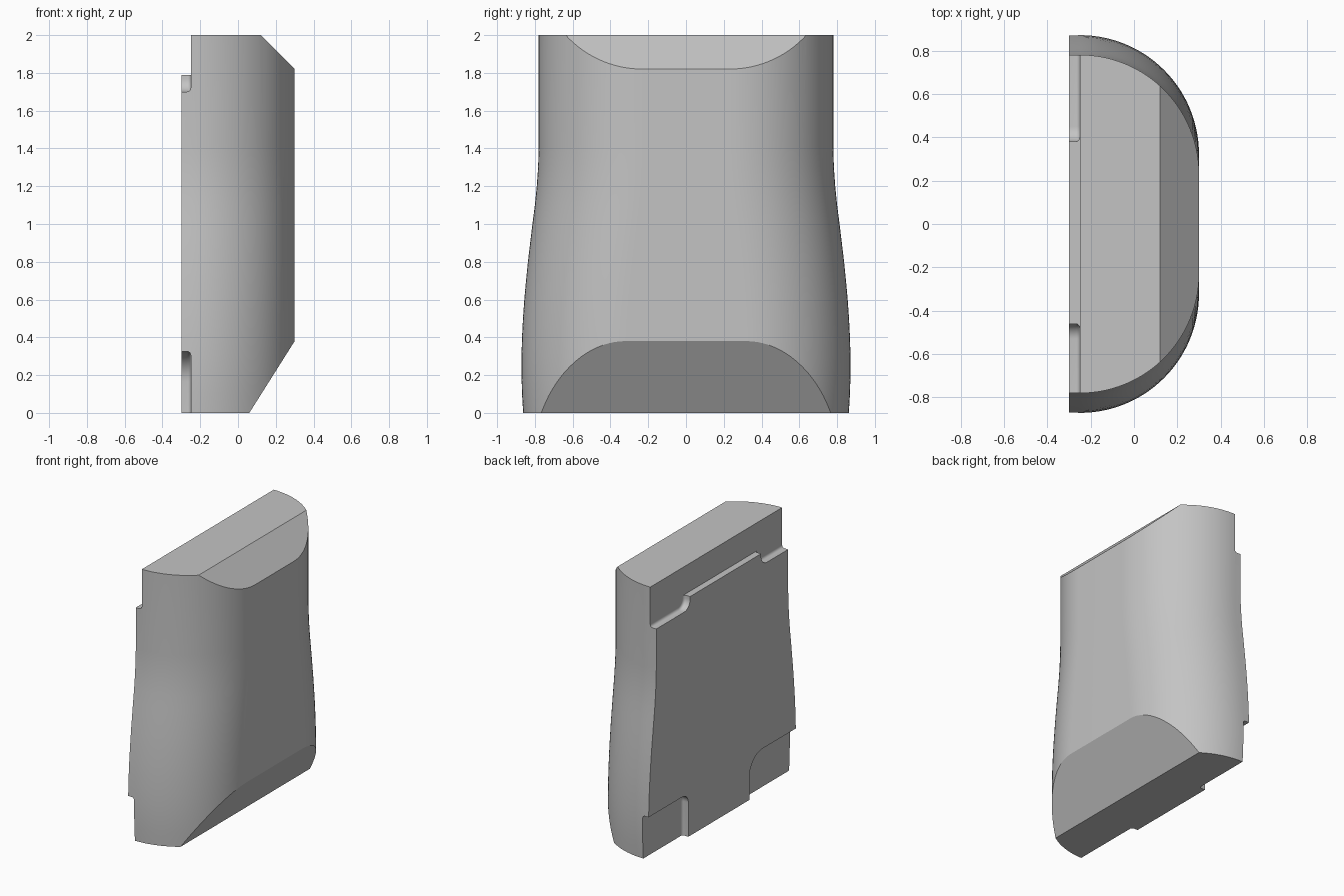
import bpy, bmesh
from math import sin, cos, pi, radians
from mathutils import Vector

cube = bpy.data.objects.get("Cube")
if cube:
    bpy.data.objects.remove(cube, do_unlink=True)

FLAT, STEP, FRONT, R = -0.30, -0.25, 0.30, 0.55

grey = bpy.data.materials.new("plain grey")
grey.use_nodes = True
colour = (0.55, 0.55, 0.55, 1)
grey.diffuse_color = colour
grey.node_tree.nodes["Principled BSDF"].inputs["Base Color"].default_value = colour


def make_object(name, bm):
    bmesh.ops.recalc_face_normals(bm, faces=bm.faces)
    mesh = bpy.data.meshes.new(name)
    bm.to_mesh(mesh)
    bm.free()
    mesh.materials.append(grey)
    obj = bpy.data.objects.new(name, mesh)
    bpy.context.collection.objects.link(obj)
    return obj


def section(w, steps=28):
    """D-shaped outline with half width w."""
    half = [(STEP + R * sin(a), w - R + R * cos(a))
            for a in (pi / 2 * i / steps for i in range(steps + 1))]
    half = [(FLAT, w)] + half
    return half + [(x, -y) for x, y in reversed(half)]


# Body: D sections lofted upwards, flaring towards the base
widths = [(0, .862), (.1, .868), (.2, .871), (.3, .871), (.4, .868), (.5, .863),
          (.6, .856), (.7, .847), (.8, .837), (.9, .825), (1, .813), (1.1, .800),
          (1.2, .790), (1.3, .783), (1.4, .78), (2, .78)]
bm = bmesh.new()
rings = [[bm.verts.new((x, y, z)) for x, y in section(w)] for z, w in widths]
n = len(rings[0])
for low, high in zip(rings, rings[1:]):
    for i in range(n):
        j = (i + 1) % n
        bm.faces.new((low[i], low[j], high[j], high[i]))
bm.faces.new(rings[0])
bm.faces.new(rings[-1])

# Sloping cuts at the top and bottom of the rounded side
for point, normal in (((.12, 0, 2), (1, 0, 1)), ((.06, 0, 0), (.38, 0, -.24))):
    cut = bmesh.ops.bisect_plane(bm, geom=bm.verts[:] + bm.edges[:] + bm.faces[:],
                                 plane_co=point, plane_no=Vector(normal).normalized(),
                                 dist=1e-5, clear_outer=True)
    rim = [e for e in bm.edges if e.is_boundary]
    bmesh.ops.holes_fill(bm, edges=rim, sides=0)
body = make_object("body", bm)


def notch(name, wall, side, level, up, radius, fillet=.02):
    """Corner cutter: outwards from wall, away from level, rounded inner corner."""
    far, end = side * 1.2, level + up * .6
    outline = [(far, end), (far, level)]
    cy, cz = wall + side * radius, level + up * radius
    outline += [(cy - side * radius * sin(a), cz - up * radius * cos(a))
                for a in (pi / 2 * i / 10 for i in range(11))]
    outline.append((wall, end))
    bm = bmesh.new()
    inner = bm.faces.new([bm.verts.new((STEP, y, z)) for y, z in outline])
    rim = inner.edges[:]
    moved = bmesh.ops.extrude_face_region(bm, geom=[inner], use_keep_orig=True)["geom"]
    bmesh.ops.translate(bm, vec=(-.2, 0, 0),
                        verts=[v for v in moved if isinstance(v, bmesh.types.BMVert)])
    bmesh.ops.recalc_face_normals(bm, faces=bm.faces)
    bmesh.ops.bevel(bm, geom=rim, offset=fillet, segments=4, profile=.5, affect='EDGES')
    return make_object(name, bm)


# Full-width step along the top of the flat side
bm = bmesh.new()
bmesh.ops.create_cube(bm, size=1)
for v in bm.verts:
    v.co = (STEP if v.co.x > 0 else -.5, v.co.y * 2.4, 2.4 if v.co.z > 0 else 1.79)
cutters = [make_object("top_step_cutter", bm),
           notch("top_left_notch_cutter", .38, 1, 1.70, 1, .07),
           notch("top_right_notch_cutter", -.46, -1, 1.70, 1, .07),
           notch("bottom_left_notch_cutter", .40, 1, .325, -1, .07),
           notch("bottom_right_notch_cutter", -.32, -1, .325, -1, .16)]

bpy.ops.object.select_all(action='DESELECT')
body.select_set(True)
bpy.context.view_layer.objects.active = body
for cutter in cutters:
    mod = body.modifiers.new(cutter.name, 'BOOLEAN')
    mod.operation, mod.solver, mod.object = 'DIFFERENCE', 'EXACT', cutter
    bpy.ops.object.modifier_apply(modifier=mod.name)
for cutter in cutters:
    bpy.data.objects.remove(cutter, do_unlink=True)
bpy.ops.object.shade_smooth_by_angle(angle=radians(25))
